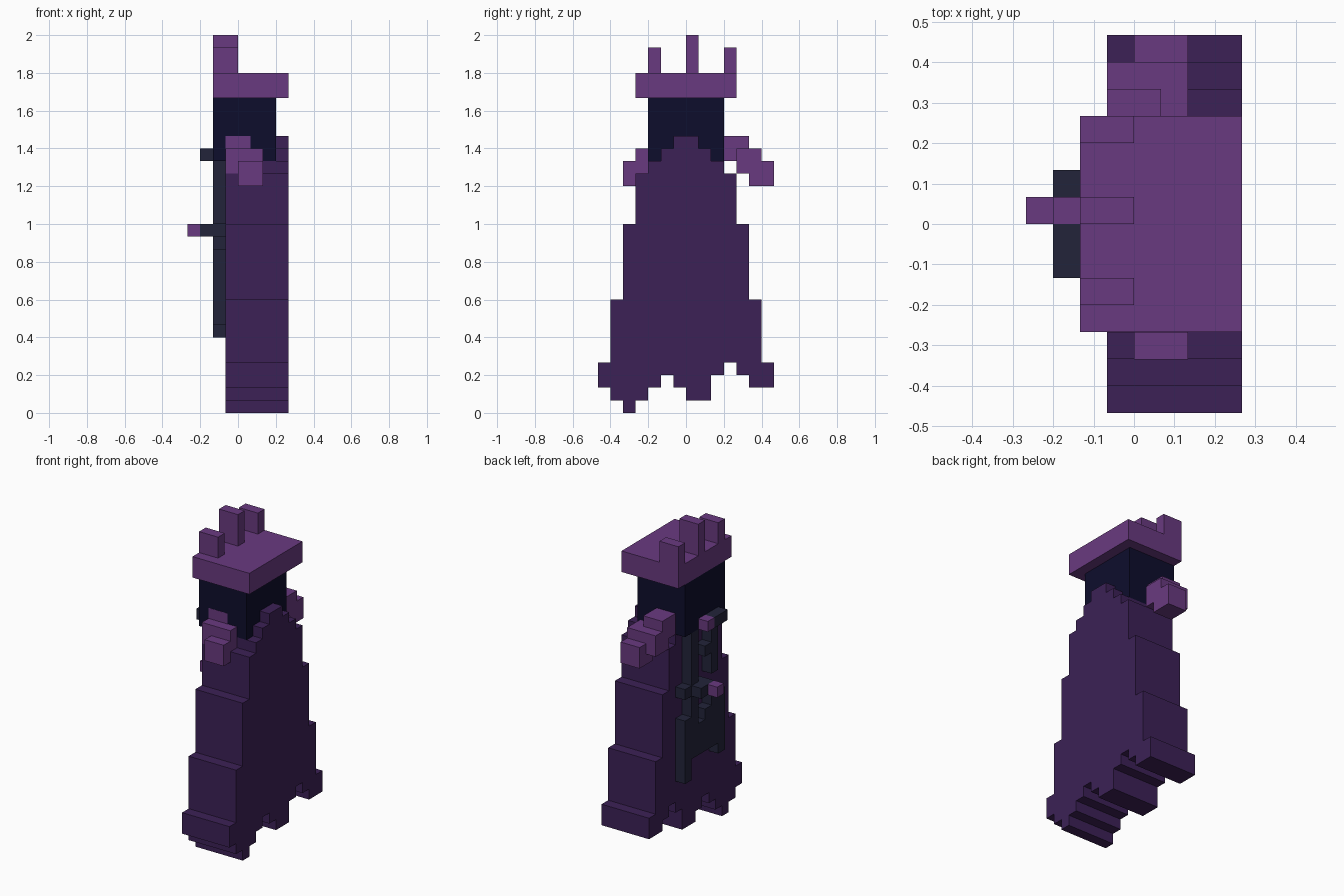
import bpy
import bmesh
from mathutils import Vector

U = 1 / 15  # one block

cube = bpy.data.objects.get("Cube")
if cube:
    bpy.data.objects.remove(cube, do_unlink=True)


def material(name, hexcode):
    srgb = [int(hexcode[i:i + 2], 16) / 255 for i in (0, 2, 4)]
    rgba = [((c + 0.055) / 1.055) ** 2.4 if c > 0.04 else c / 12.92 for c in srgb] + [1]
    mat = bpy.data.materials.new(name)
    mat.use_nodes = True
    mat.diffuse_color = rgba
    bsdf = next(n for n in mat.node_tree.nodes if n.type == "BSDF_PRINCIPLED")
    bsdf.inputs["Base Color"].default_value = rgba
    return mat


PURPLE = material("light_purple", "693a80")
ROBE = material("robe_purple", "3c2156")
NAVY = material("midnight_blue", "0d0d2c")
SLATE = material("dark_slate", "22243a")


def finish(name, bm, mat):
    bmesh.ops.recalc_face_normals(bm, faces=bm.faces)
    mesh = bpy.data.meshes.new(name)
    bm.to_mesh(mesh)
    bm.free()
    mesh.materials.append(mat)
    obj = bpy.data.objects.new(name, mesh)
    bpy.context.collection.objects.link(obj)
    return obj


def boxes(name, mat, spans):
    """Join boxes given as ((x0, x1), (y0, y1), (z0, z1)) in blocks."""
    bm = bmesh.new()
    for span in spans:
        verts = bmesh.ops.create_cube(bm, size=1)["verts"]
        for v in verts:
            v.co = Vector([(a + b) / 2 + c * (b - a) for (a, b), c in zip(span, v.co)]) * U
    return finish(name, bm, mat)


def stepped_slab(name, mat, x0, x1, y0, bottoms, tops):
    """Extrude along x a stair outline set by the bottom and top of each column."""
    lower = [(y0 + i + s, z) for i, z in enumerate(bottoms) for s in (0, 1)]
    upper = [(y0 + i + s, z) for i, z in enumerate(tops) for s in (0, 1)]
    outline = []
    for p in lower + upper[::-1]:
        if not outline or p != outline[-1]:
            outline.append(p)
    bm = bmesh.new()
    face = bm.faces.new([bm.verts.new((x0 * U, y * U, z * U)) for y, z in outline])
    out = bmesh.ops.extrude_face_region(bm, geom=[face])["geom"]
    moved = [g for g in out if isinstance(g, bmesh.types.BMVert)]
    bmesh.ops.translate(bm, verts=moved, vec=((x1 - x0) * U, 0, 0))
    bmesh.ops.triangulate(bm, faces=[f for f in bm.faces if len(f.verts) > 4])
    return finish(name, bm, mat)


# Robe with a ragged hem and stepped shoulders
hem = [2, 1, 0, 1, 2, 3, 2, 1, 1, 3, 4, 3, 2, 2]
shoulder = [4, 9, 15, 19, 20, 21, 22]
stepped_slab("robe", ROBE, -1, 4, -7, hem, shoulder + shoulder[::-1])

# Head, crown slab and three crown spikes
boxes("head", NAVY, [((-2, 3), (-3, 3), (20, 25))])
boxes("crown_band", PURPLE, [((-2, 4), (-4, 4), (25, 27))])
for name, y, top in (("front", -3, 29), ("middle", 0, 30), ("back", 3, 29)):
    boxes("crown_spike_" + name, PURPLE, [((-2, 0), (y, y + 1), (27, top))])

# Arms: three overlapping blocks stepping outward and down
for name, side, start in (("back_arm", 1, 3), ("front_arm", -1, 1.02)):
    spans = []
    for i, xs in enumerate(((-1, 1), (-1, 2), (0, 2))):
        ys = sorted((side * (start + i), side * (start + i + 2)))
        spans.append((xs, ys, (20 - i, 22 - i)))
    boxes(name, PURPLE, spans)

# Dark trim raised on the -x side: (column, bottom, top)
trim = [(2, 6, 12), (2, 14, 15), (1, 8, 20), (0, 8, 11), (0, 14, 15), (-1, 8, 12),
        (-1, 17, 18), (-2, 8, 13), (-2, 15, 20), (-3, 7, 13)]
boxes("trim", SLATE, [((-2, -1), (y, y + 1), (a, b)) for y, a, b in trim])

# Clasp and brooch standing out from the trim
boxes("clasp", SLATE, [((-3, -2), (0, 2), (14, 15))])
boxes("clasp_gem", PURPLE, [((-4, -3), (0, 1), (14, 15))])
boxes("collar_pin", SLATE, [((-3, -2), (-2, 0), (20, 21))])
boxes("collar_gem", PURPLE, [((-3, -2), (0, 1), (20, 21))])
